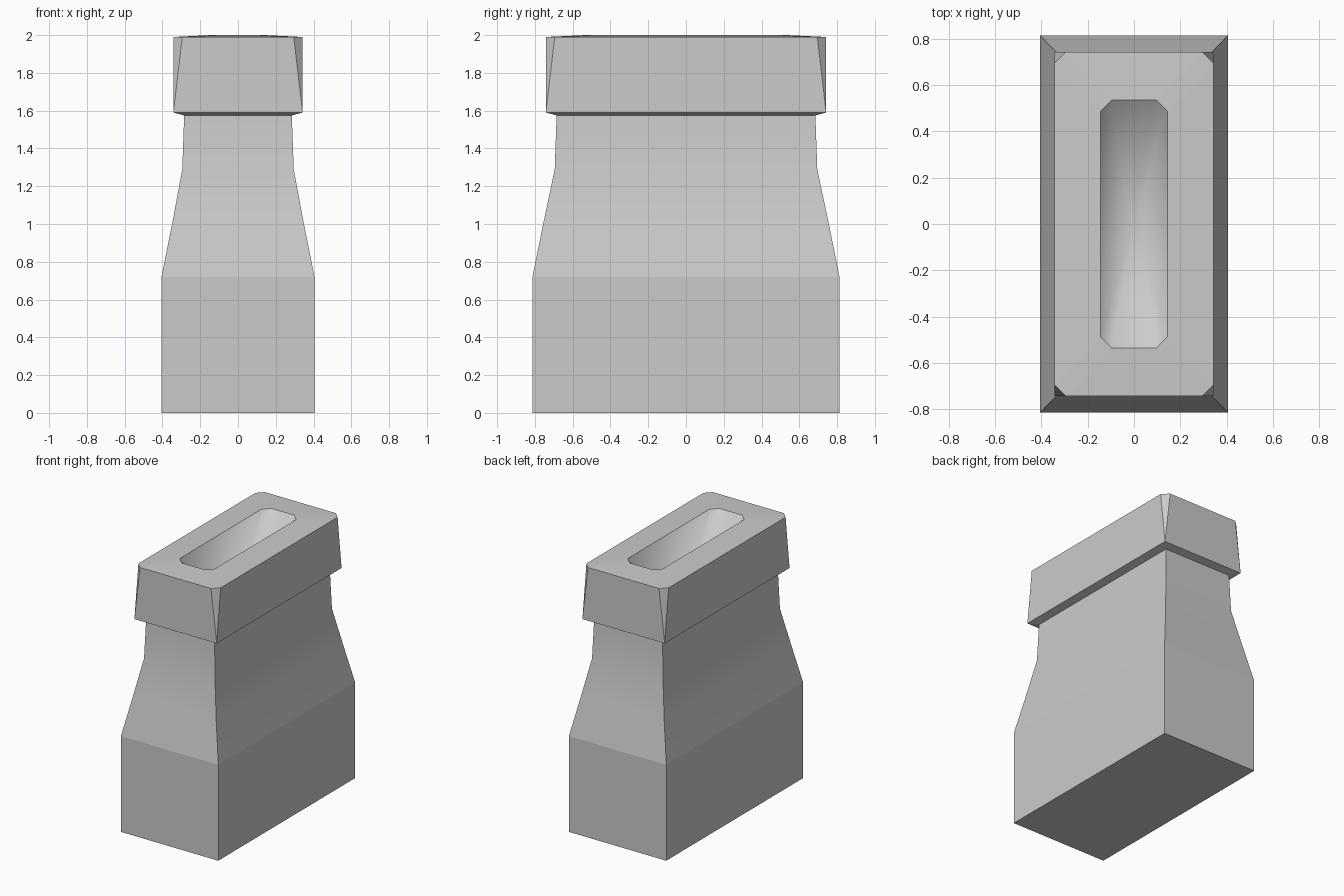
import bpy, bmesh

cube = bpy.data.objects.get("Cube")
if cube:
    bpy.data.objects.remove(cube, do_unlink=True)

GREY = (0.6, 0.6, 0.6, 1)
mat = bpy.data.materials.new("stone grey")
mat.use_nodes = True
mat.diffuse_color = GREY
mat.node_tree.nodes["Principled BSDF"].inputs["Base Color"].default_value = GREY


def ring(bm, x, y, z, cut=0.0):
    """Rectangle with cut corners, as eight vertices in counter-clockwise order."""
    pts = [(x, y - cut), (x - cut, y), (cut - x, y), (-x, y - cut),
           (-x, cut - y), (cut - x, -y), (x - cut, -y), (x, cut - y)]
    return [bm.verts.new((px, py, z)) for px, py in pts]


def bridge(bm, low, high):
    n = len(low)
    return [bm.faces.new((low[i], low[(i + 1) % n], high[(i + 1) % n], high[i]))
            for i in range(n)]


# Body, flared cap and opening rim: half width, half depth, height, corner cut
levels = [(0.405, 0.813, 0, 0), (0.405, 0.813, 0.72, 0),
          (0.345, 0.752, 1.02, 0), (0.295, 0.695, 1.29, 0),
          (0.285, 0.685, 1.575, 0), (0.342, 0.742, 1.59, 0),
          (0.342, 0.742, 1.99, 0.047), (0.145, 0.535, 2.0, 0.05)]
bm = bmesh.new()
rings = [ring(bm, *level) for level in levels]
bm.faces.new(reversed(rings[0]))
bands = [bridge(bm, a, b) for a, b in zip(rings, rings[1:])]

# Smoothly sunken opening, closing to a single low point
pit_centre = bm.verts.new((0, 0, 1.6))
rim = rings[-1]
pit = [bm.faces.new((rim[i], rim[(i + 1) % 8], pit_centre)) for i in range(8)]

# Smooth the pit and the neck, with hard edges everywhere else
soft = set(pit) | set(bands[1]) | set(bands[2]) | set(bands[3])
for face in soft:
    face.smooth = True
for edge in bm.edges:
    inside_pit = all(f in pit for f in edge.link_faces)
    same_side = (all(f in soft for f in edge.link_faces)
                 and abs(edge.verts[0].co.z - edge.verts[1].co.z) < 0.01)
    edge.smooth = inside_pit or same_side

bmesh.ops.remove_doubles(bm, verts=bm.verts[:], dist=0.0005)
bmesh.ops.recalc_face_normals(bm, faces=bm.faces[:])
mesh = bpy.data.meshes.new("chimney_pot")
bm.to_mesh(mesh)
bm.free()
mesh.materials.append(mat)
bpy.context.collection.objects.link(bpy.data.objects.new("chimney_pot", mesh))
